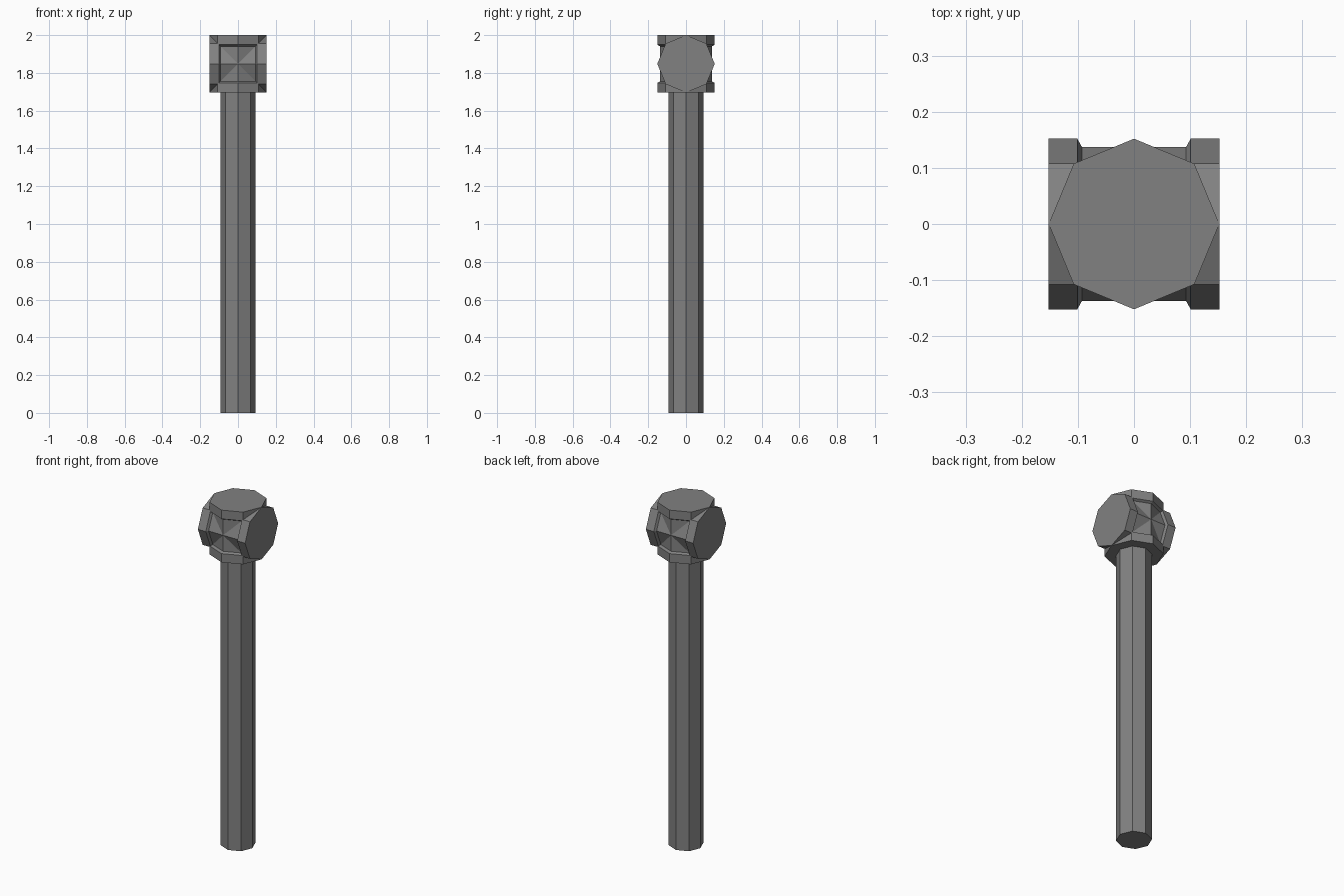
import bpy, bmesh, math
from mathutils import Matrix

if "Cube" in bpy.data.objects:
    bpy.data.objects.remove(bpy.data.objects["Cube"])

SIDES = 8
HEAD_Z = 1.848      # centre of the head
HEAD = 0.152        # half size and face radius of the head

grey = bpy.data.materials.new("dark_grey")
grey.diffuse_color = (0.22, 0.22, 0.22, 1)
grey.use_nodes = True
grey.node_tree.nodes["Principled BSDF"].inputs["Base Color"].default_value = grey.diffuse_color


def lathe(name, profile, matrix):
    """Eight-sided solid from (radius, height) rings, capped at both ends."""
    bm = bmesh.new()
    rings = []
    for r, h in profile:
        rings.append([bm.verts.new((r * math.cos(math.tau * i / SIDES),
                                    r * math.sin(math.tau * i / SIDES), h))
                      for i in range(SIDES)])
    for low, high in zip(rings, rings[1:]):
        for i in range(SIDES):
            j = (i + 1) % SIDES
            bm.faces.new((low[i], low[j], high[j], high[i]))
    bm.faces.new(rings[0][::-1])
    bm.faces.new(rings[-1])
    bm.transform(matrix)
    bmesh.ops.recalc_face_normals(bm, faces=bm.faces)
    mesh = bpy.data.meshes.new(name)
    bm.to_mesh(mesh)
    bm.free()
    mesh.materials.append(grey)
    obj = bpy.data.objects.new(name, mesh)
    bpy.context.collection.objects.link(obj)
    return obj


# Spool profile: wide end discs, short bevel, slimmer waist
half = [(0.1375, 0.093), (HEAD, 0.101), (HEAD, HEAD)]
spool = [(r, -h) for r, h in reversed(half)] + half

# Two crossed spools form the head
place = Matrix.Translation((0, 0, HEAD_Z))
lathe("head_vertical", spool, place)
lathe("head_sideways", spool, place @ Matrix.Rotation(math.pi / 2, 4, 'Y'))

# Handle
lathe("handle", [(0.093, 0), (0.093, HEAD_Z - HEAD)], Matrix.Identity(4))
